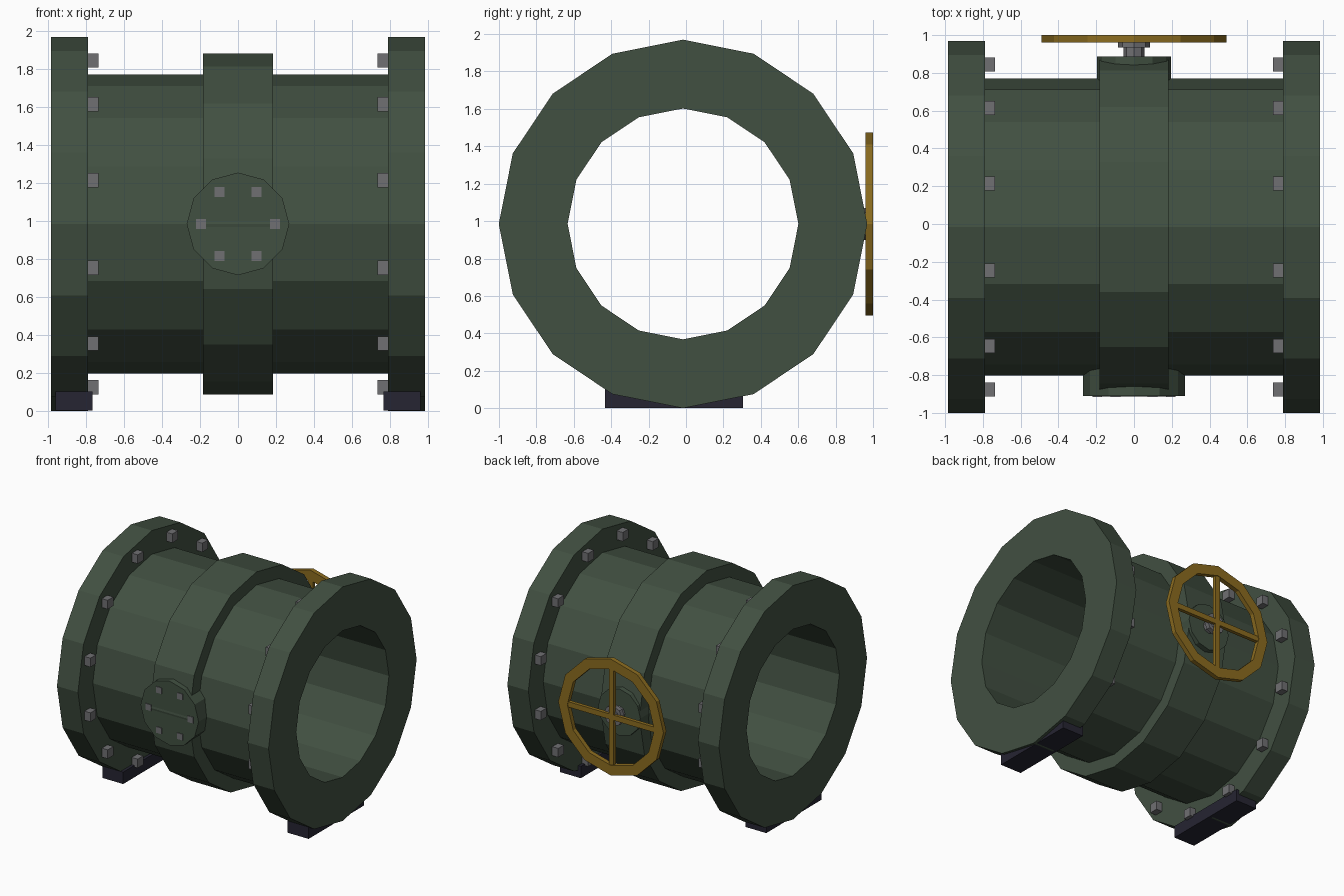
import bpy, bmesh, math

if "Cube" in bpy.data.objects:
    bpy.data.objects.remove(bpy.data.objects["Cube"])

CY, CZ = -0.016, 0.985      # pipe axis position


def material(name, rgb):
    m = bpy.data.materials.new(name)
    m.diffuse_color = (*rgb, 1)
    m.use_nodes = True
    m.node_tree.nodes["Principled BSDF"].inputs["Base Color"].default_value = m.diffuse_color
    return m


GREEN = material("dull green paint", (0.053, 0.080, 0.053))
YELLOW = material("ochre yellow", (0.26, 0.15, 0.014))
GREY = material("bolt grey", (0.16, 0.16, 0.17))
DARK = material("dark base", (0.019, 0.018, 0.032))


def finish(name, bm, mat):
    bmesh.ops.recalc_face_normals(bm, faces=bm.faces)
    me = bpy.data.meshes.new(name)
    bm.to_mesh(me)
    bm.free()
    me.materials.append(mat)
    ob = bpy.data.objects.new(name, me)
    bpy.context.collection.objects.link(ob)
    return ob


def ring(name, mat, axis, t0, t1, outer, inner=0, sides=16):
    """Cylinder (inner = 0) or tube along x or y, with a corner pointing up."""
    bm = bmesh.new()

    def loop(t, r):
        vs = []
        for i in range(sides):
            a = 2 * math.pi * i / sides
            s, c = r * math.sin(a), r * math.cos(a)
            vs.append(bm.verts.new((t, CY + s, CZ + c) if axis == 'X' else (s, t, CZ + c)))
        return vs

    loops = [loop(t0, outer), loop(t1, outer)]
    if inner:
        loops += [loop(t1, inner), loop(t0, inner)]
        pairs = [(0, 1), (1, 2), (2, 3), (3, 0)]
    else:
        pairs = [(0, 1)]
        bm.faces.new(loops[0])
        bm.faces.new(loops[1])
    for p, q in pairs:
        A, B = loops[p], loops[q]
        for i in range(sides):
            j = (i + 1) % sides
            bm.faces.new((A[i], A[j], B[j], B[i]))
    return finish(name, bm, mat)


def boxes(name, mat, items):
    """Axis-aligned boxes given as (centre, size)."""
    bm = bmesh.new()
    for c, s in items:
        vs = bmesh.ops.create_cube(bm, size=1)["verts"]
        bmesh.ops.scale(bm, vec=s, verts=vs)
        bmesh.ops.translate(bm, vec=c, verts=vs)
    return finish(name, bm, mat)


# Pipe body and raised middle band
ring("pipe_body", GREEN, 'X', -0.79, 0.79, 0.787, 0.617)
ring("middle_band", GREEN, 'X', -0.183, 0.183, 0.897, 0.72)

# End flanges with bolts on their inner faces, and feet
for side, s in (("left", -1), ("right", 1)):
    ring(side + "_flange", GREEN, 'X', s * 0.79, s * 0.985, 0.985, 0.617)
    bolts = []
    for k in range(12):
        a = math.radians(15 + 30 * k)
        bolts.append(((s * 0.765, CY + 0.89 * math.sin(a), CZ + 0.89 * math.cos(a)),
                      (0.06, 0.075, 0.075)))
    boxes(side + "_flange_bolts", GREY, bolts)
    boxes(side + "_foot", DARK, [((s * 0.8635, -0.064, 0.052), (0.195, 0.738, 0.1))])

# Front inspection cover with six nearly flush bolts
ring("front_cover", GREEN, 'Y', -0.91, -0.72, 0.27, sides=12)
cover_bolts = []
for k in range(6):
    a = math.radians(60 * k)
    cover_bolts.append(((0.195 * math.cos(a), -0.9, CZ + 0.195 * math.sin(a)),
                        (0.052, 0.03, 0.052)))
boxes("cover_bolts", GREY, cover_bolts)

# Back boss, stem and hub
ring("back_boss", GREEN, 'Y', 0.72, 0.888, 0.197, sides=12)
ring("wheel_stem", GREY, 'Y', 0.87, 0.975, 0.055, sides=8)
ring("wheel_hub", GREY, 'Y', 0.935, 0.972, 0.085, sides=8)

# Hand wheel: rim and crossed spokes
ring("wheel_rim", YELLOW, 'Y', 0.961, 1.0, 0.49, 0.405, sides=12)
boxes("wheel_spokes", YELLOW, [((0, 0.98, CZ), (0.84, 0.03, 0.045)),
                               ((0, 0.98, CZ), (0.045, 0.03, 0.84))])
